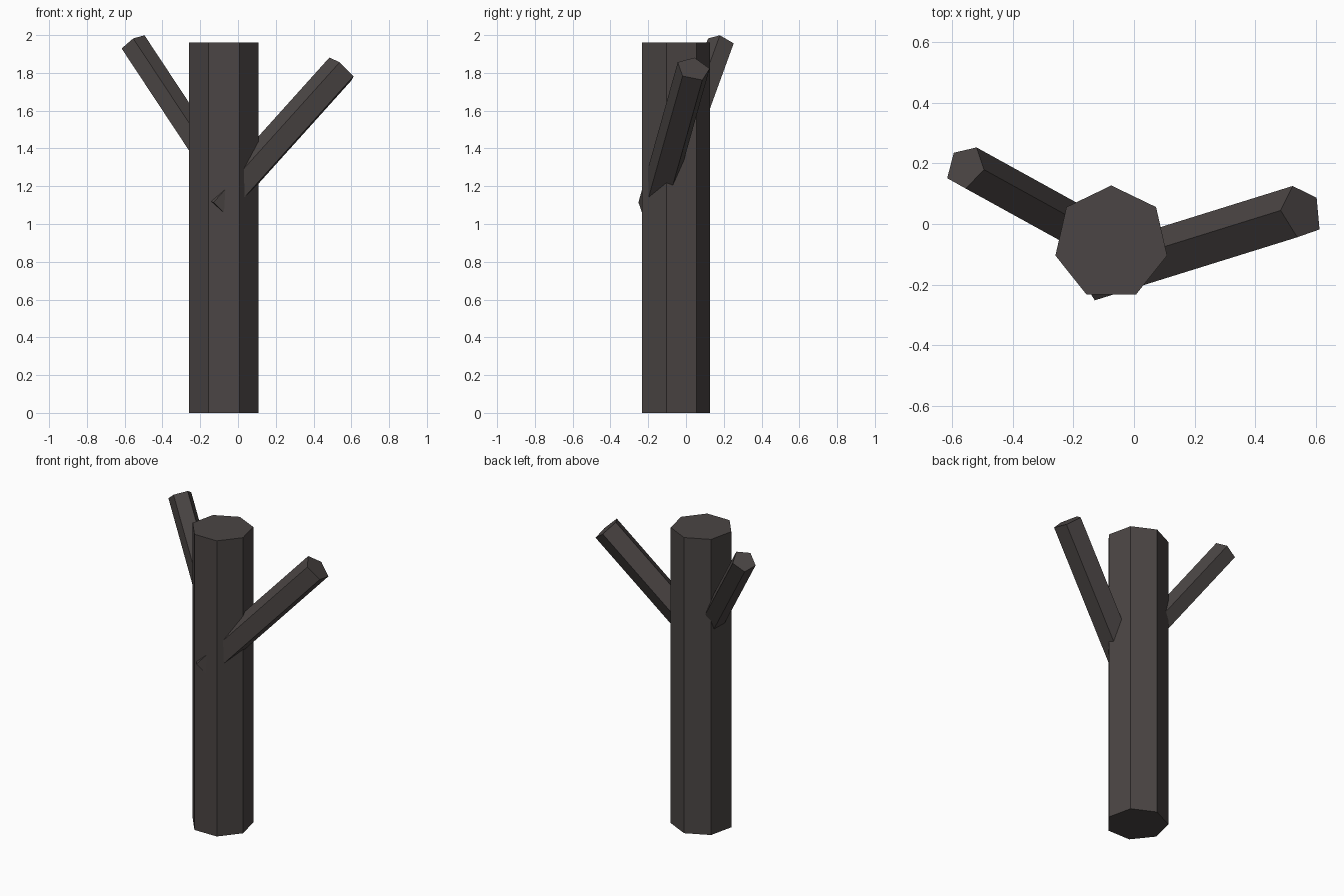
import bpy
import bmesh
import math
from mathutils import Vector

cube = bpy.data.objects.get("Cube")
if cube:
    bpy.data.objects.remove(cube, do_unlink=True)

# Charred bark colour
bark = bpy.data.materials.new("dark_bark")
bark.use_nodes = True
colour = (0.07, 0.06, 0.058, 1)
bark.diffuse_color = colour
shader = bark.node_tree.nodes["Principled BSDF"]
shader.inputs["Base Color"].default_value = colour
shader.inputs["Roughness"].default_value = 0.9


def prism(name, start, end, radius, sides, corner):
    """Flat-sided log from start to end, with one corner towards a direction."""
    start, end = Vector(start), Vector(end)
    axis = (end - start).normalized()
    u = Vector(corner)
    u = (u - axis * u.dot(axis)).normalized()
    v = axis.cross(u)
    bm = bmesh.new()
    rings = []
    for centre in (start, end):
        ring = []
        for i in range(sides):
            a = math.tau * i / sides
            offset = u * math.cos(a) + v * math.sin(a)
            ring.append(bm.verts.new(centre + offset * radius))
        rings.append(ring)
    low, high = rings
    bm.faces.new(low[::-1])
    bm.faces.new(high)
    for i in range(sides):
        j = (i + 1) % sides
        bm.faces.new((low[i], low[j], high[j], high[i]))
    mesh = bpy.data.meshes.new(name)
    bm.to_mesh(mesh)
    bm.free()
    mesh.materials.append(bark)
    obj = bpy.data.objects.new(name, mesh)
    bpy.context.collection.objects.link(obj)
    return obj


# Seven-sided trunk
prism("trunk", (-0.075, -0.062, 0), (-0.075, -0.062, 1.96), 0.189, 7, (0, 1, 0))

# Five-sided branches, rooted inside the trunk
prism("left_branch", (-0.116, -0.169, 1.079), (0.552, 0.039, 1.821),
      0.091, 5, (-0.027, 0.088, 0.004))
prism("right_branch", (-0.108, -0.06, 1.278), (-0.556, 0.187, 1.956),
      0.075, 5, (0.036, 0.066, 0.001))
